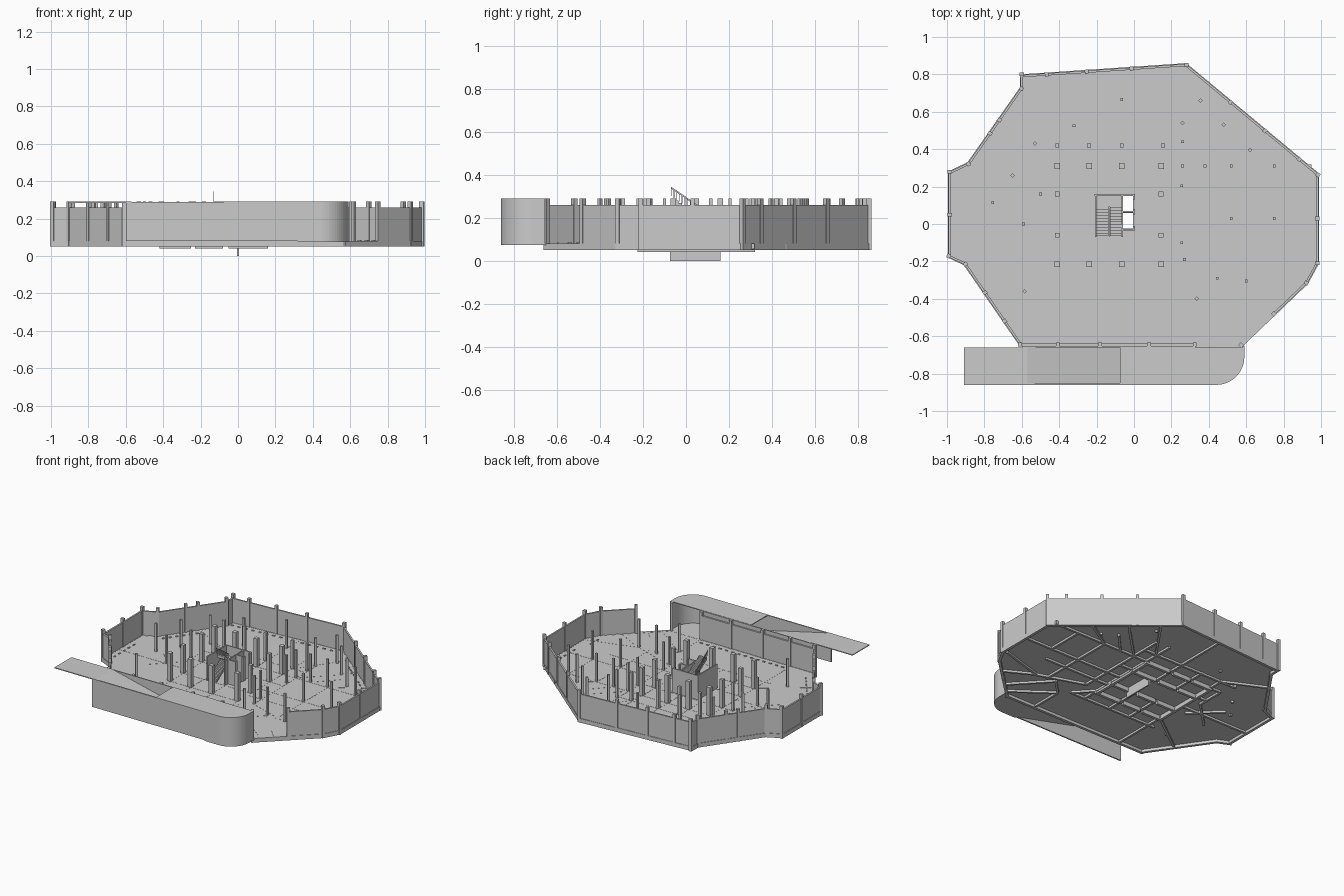
import bpy, bmesh, math
from mathutils import Vector

if "Cube" in bpy.data.objects:
    bpy.data.objects.remove(bpy.data.objects["Cube"])


def prism(bm, pts, z0, z1):
    lo = [bm.verts.new((x, y, z0)) for x, y in pts]
    hi = [bm.verts.new((x, y, z1)) for x, y in pts]
    n = len(pts)
    bm.faces.new(lo[::-1])
    bm.faces.new(hi)
    for i in range(n):
        j = (i + 1) % n
        bm.faces.new((lo[i], lo[j], hi[j], hi[i]))


def bar(bm, p, q, w, z0, z1):
    p, q = Vector(p), Vector(q)
    d = (q - p).normalized()
    s = Vector((-d.y, d.x)) * w / 2
    prism(bm, [p - s, q - s, q + s, p + s], z0, z1)


def side(bm, prof, x0, x1, axis):
    # extrude a (horizontal, z) profile along x or y
    def co(a, u, z): return (a, u, z) if axis == 'x' else (u, a, z)
    A = [bm.verts.new(co(x0, u, z)) for u, z in prof]
    B = [bm.verts.new(co(x1, u, z)) for u, z in prof]
    n = len(prof)
    bm.faces.new(A)
    bm.faces.new(B[::-1])
    for i in range(n):
        j = (i + 1) % n
        bm.faces.new((A[i], B[i], B[j], A[j]))


def finish(name, bm):
    bmesh.ops.recalc_face_normals(bm, faces=bm.faces)
    me = bpy.data.meshes.new(name)
    bm.to_mesh(me)
    bm.free()
    ob = bpy.data.objects.new(name, me)
    bpy.context.collection.objects.link(ob)
    return ob


def bars(name, segs, w, z0, z1):
    bm = bmesh.new()
    for a, b, c, d in segs:
        bar(bm, (a, b), (c, d), w, z0, z1)
    return finish(name, bm)


FLOOR, WALL, TOP = 0.08, 0.26, 0.29
outline = [(-.61, -.655), (.58, -.655), (.93, -.32), (.99, -.21), (.99, .27), (.28, .86),
           (-.61, .80), (-.61, .73), (-.89, .33), (-.995, .28), (-.995, -.18), (-.91, -.22)]
edges = [(outline[i], outline[(i + 1) % 12]) for i in range(12)]

# floor slab with two lift openings
bm = bmesh.new()
prism(bm, outline, .07, FLOOR)
slab = finish("floor_slab", bm)
bm = bmesh.new()
prism(bm, [(-.058, -.025), (-.003, -.025), (-.003, .06), (-.058, .06)], .02, .2)
prism(bm, [(-.058, .07), (-.003, .07), (-.003, .15), (-.058, .15)], .02, .2)
cut = finish("lift_opening_cutter", bm)
cut.hide_render = True
cut.hide_viewport = True
m = slab.modifiers.new("openings", 'BOOLEAN')
m.operation, m.object, m.solver = 'DIFFERENCE', cut, 'EXACT'

# edge beams, outer walls and wall posts
edge_beams, walls, posts = bmesh.new(), bmesh.new(), bmesh.new()
stops = [[.17, .36, .58, .785], [.5], [0], [.5], [.14, .4, .66], [.33, .6, .84], [0], [.42, .6], [0], [.5], [0], [.35, .7]]
for i, (a, b) in enumerate(edges):
    a, b = Vector(a), Vector(b)
    d = (b - a).normalized()
    inn = Vector((-d.y, d.x)) * .01
    bar(edge_beams, a + inn, b + inn, .02, .05, FLOOR + .001)
    s, e = (0, .785) if i == 0 else (.5, 1) if i == 1 else (0, 1)
    bar(walls, a.lerp(b, s) + inn, a.lerp(b, e) + inn, .012, FLOOR, WALL)
    for t in set([0] + stops[i]):
        c = a.lerp(b, t) + inn
        bar(posts, c - d * .01, c + d * .01, .022, .05, TOP)
finish("edge_beams", edge_beams)
finish("outer_walls", walls)
finish("wall_posts", posts)

# beams below the floor
bars("floor_beams", [
    (-.41, -.65, -.41, .42), (-.24, .16, -.24, .42), (-.24, -.34, -.24, -.06), (-.065, .16, -.065, .83),
    (-.065, -.34, -.065, -.06), (.15, -.34, .15, .55), (.26, -.19, .26, .54), (.52, -.3, .52, .31), (.75, .03, .75, .31),
    (.335, -.65, .335, -.4), (-.53, .42, .26, .42), (-.5, .31, .95, .31), (-.5, .16, .26, .16),
    (-.46, -.34, .27, -.34), (.15, .03, .98, .03), (.15, -.1, .69, -.1), (-.41, .42, -.72, .57),
    (-.41, -.215, -.74, -.46), (-.41, .16, -.5, .16), (-.5, .1, -.7, -.1), (-.5, -.06, -.7, .13),
    (-.41, 0, -.98, 0), (-.5, .31, -.5, .1), (.16, .42, .39, .75)], .016, .055, FLOOR + .001)
bars("diagonal_beams", [
    (.26, .31, .48, .53), (.48, .53, .56, .62), (.38, .31, .52, .46), (.52, .31, .76, .46), (.26, -.19, .6, -.305),
    (.6, -.305, .95, -.2), (.445, -.29, .335, -.4), (.335, -.4, .62, -.61), (.445, -.29, .68, -.54),
    (.6, -.3, .82, -.42), (.15, -.215, .27, -.34)], .016, .055, FLOOR + .001)
deep = []
for y in (.31, .16, -.06, -.215):
    deep += [(-.42, y, -.25, y), (-.23, y, -.08, y), (-.05, y, .16, y)]
for x in (-.41, .145):
    deep.append((x, -.225, x, .32))
bars("core_beams", deep, .02, .04, FLOOR + .001)

# free-standing columns
cols = [(x, y, .03) for x in (-.41, -.24, -.065, .145) for y in (.31, -.215)]
cols += [(x, .42, .02) for x in (-.41, -.24, -.065, .155)]
cols += [(x, y, .026) for x in (-.41, .145) for y in (.16, -.06)]
small = [(-.5, .16), (.255, .205), (.26, .44), (.26, .31), (.38, .31), (.52, .31), (.75, .31),
         (.255, -.1), (.27, -.19), (.445, -.29), (.6, -.305), (.52, .03), (.75, .03),
         (-.755, .115), (-.59, 0), (-.32, .525), (-.065, .665)]
turned = [(.335, -.4), (-.53, .43), (-.65, .26), (-.585, -.36), (.26, .54), (.355, .66), (.48, .53), (.62, .395)]
bm = bmesh.new()
for x, y, w in cols + [(x, y, .015) for x, y in small]:
    bar(bm, (x - w / 2, y), (x + w / 2, y), w, .055, TOP)
for x, y in turned:
    bar(bm, (x - .006, y - .006), (x + .006, y + .006), .017, .055, TOP)
finish("columns", bm)

# small floor plates along the facade
bm = bmesh.new()
for a, b, n in [((-.38, -.595), (.29, -.595), 14), ((-.935, -.115), (-.935, .11), 5), ((.93, -.01), (.93, .15), 4),
                ((.892, -.235), (.892, -.16), 2), ((-.57, .745), (-.19, .775), 8), ((-.02, .783), (.21, .8), 5),
                ((.43, .67), (.56, .565), 5), ((.65, .49), (.76, .39), 4), ((-.83, .31), (-.69, .505), 6),
                ((-.76, -.34), (-.61, -.54), 6)]:
    a, b = Vector(a), Vector(b)
    d = (b - a).normalized() * .01
    for k in range(n):
        c = a.lerp(b, k / (n - 1))
        bar(bm, c - d, c + d, .01, FLOOR, FLOOR + .005)
finish("floor_plates", bm)

# stair and lift core
bars("core_walls", [(-.205, -.07, -.205, .16), (-.21, .155, .005, .155), (-.062, -.07, -.062, .155),
                    (-.06, .065, 0, .065), (-.06, -.03, .005, -.03)], .009, FLOOR, WALL)
bars("lift_shaft_wall", [(0, -.075, 0, .16)], .01, 0, FLOOR)
bars("lift_side_wall", [(0, .05, 0, .08), (0, .13, 0, .16), (0, -.03, 0, -.01)], .009, FLOOR, WALL)
bm = bmesh.new()
N, y0, y1, mid = 10, -.065, .09, .185
run = (y1 - y0) / N
for x0, x1, za, zb, up in ((-.2, -.137, FLOOR, mid, True), (-.127, -.066, mid, TOP, False)):
    rise = (zb - za) / N
    prof = []
    for k in range(N):
        u = y0 + run * k if up else y1 - run * k
        v = u + run if up else u - run
        prof += [(u, za + rise * (k + 1)), (v, za + rise * (k + 1))]
    prof += [(prof[-1][0], zb - .02), (prof[0][0], za - .01)]
    side(bm, prof, x0, x1, 'x')
prism(bm, [(-.2, .09), (-.066, .09), (-.066, .15), (-.2, .15)], mid - .012, mid)
finish("stairs", bm)
bm = bmesh.new()
for k in range(13):
    y = -.07 + k * .0125
    z = .30 - k * .0085
    side(bm, [(y, z), (y + .003, z), (y + .003, z + .04), (y, z + .04)], -.133, -.131, 'x')
side(bm, [(-.07, .336), (.08, .234), (.08, .242), (-.07, .345)], -.134, -.13, 'x')
finish("stair_railing", bm)


# front ramp with its rounded wall and roof
def arc(r): return [(.44 + r * math.sin(math.radians(t)), -.71 - r * math.cos(math.radians(t))) for t in range(0, 91, 6)]


outer, inner = arc(.15), arc(.14)
bm = bmesh.new()
prism(bm, [(-.6, -.86)] + outer + [(.59, -.655), (.58, -.655)] + inner[::-1] + [(-.6, -.85)], FLOOR, TOP - .001)
finish("ramp_wall", bm)
bm = bmesh.new()
prism(bm, [(-.075, -.86)] + outer + [(.59, -.66), (-.075, -.66)], TOP - .006, TOP)
finish("ramp_roof", bm)
bm = bmesh.new()
prism(bm, [(.33, -.86)] + outer + [(.59, -.65), (.33, -.65)], .074, .0805)
finish("ramp_landing", bm)
bm = bmesh.new()
side(bm, [(-.91, TOP), (-.57, TOP), (.34, .08), (.34, .074), (-.57, TOP - .006), (-.91, TOP - .006)], -.86, -.66, 'y')
finish("ramp", bm)
bars("ramp_back_wall", [(-.6, -.657, .33, -.657)], .008, FLOOR, TOP - .002)
